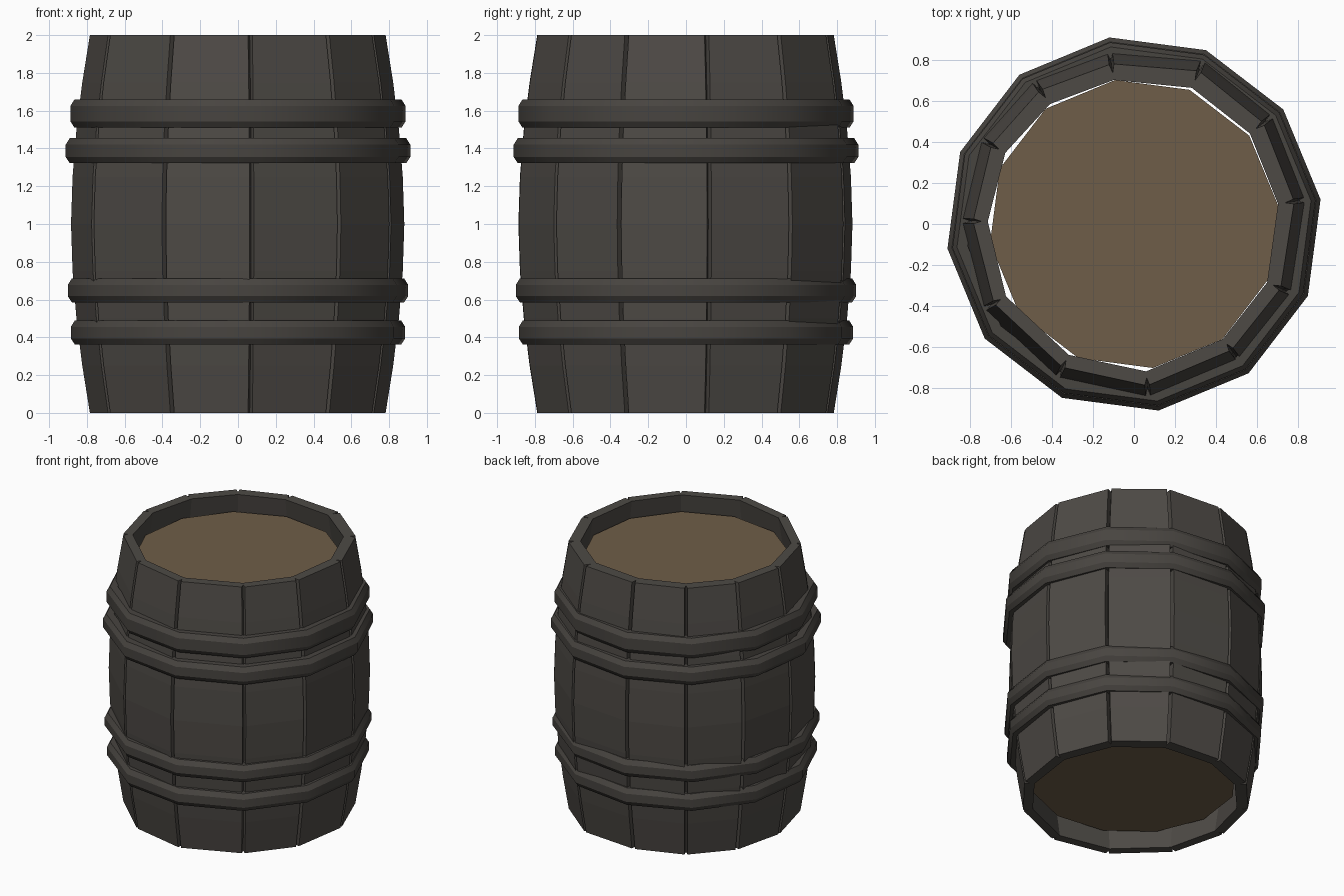
import bpy, bmesh, math
from mathutils import Vector

if "Cube" in bpy.data.objects:
    bpy.data.objects.remove(bpy.data.objects["Cube"])


def material(name, color):
    m = bpy.data.materials.new(name)
    m.diffuse_color = (*color, 1)
    m.use_nodes = True
    m.node_tree.nodes["Principled BSDF"].inputs["Base Color"].default_value = m.diffuse_color
    return m


DARK_WOOD = material("dark wood", (0.075, 0.068, 0.060))
IRON = material("dark iron", (0.064, 0.058, 0.051))
LID_WOOD = material("brown lid wood", (0.158, 0.110, 0.065))


def finish(name, bm, mat, smooth=False):
    bmesh.ops.recalc_face_normals(bm, faces=bm.faces)
    me = bpy.data.meshes.new(name)
    bm.to_mesh(me)
    bm.free()
    me.materials.append(mat)
    ob = bpy.data.objects.new(name, me)
    bpy.context.collection.objects.link(ob)
    if smooth:
        bpy.ops.object.select_all(action='DESELECT')
        bpy.context.view_layer.objects.active = ob
        ob.select_set(True)
        bpy.ops.object.shade_smooth_by_angle(angle=math.radians(31))
    return ob


def belly(z):
    """Outer corner radius of the barrel at height z."""
    return 0.883 - 0.1 * abs(z - 1) ** 1.8


def polar(r, deg, z):
    a = math.radians(deg)
    return Vector((r * math.cos(a), r * math.sin(a), z))


def bridge(bm, rings, closed):
    """Join successive rings of vertices; cap the ends unless closed."""
    n = len(rings[0])
    count = len(rings) if closed else len(rings) - 1
    for i in range(count):
        a, b = rings[i], rings[(i + 1) % len(rings)]
        for j in range(n):
            k = (j + 1) % n
            bm.faces.new((a[j], a[k], b[k], b[j]))
    if not closed:
        bm.faces.new(rings[0])
        bm.faces.new(rings[-1])


# Staves: slightly uneven curved planks with V-shaped seams
# seam angle, outer radius offset, inner radius offset
THICK = 0.072
seams = [(8, .008, 0), (38, .02, .008), (67, .03, .012), (98, .008, 0),
         (125, .016, .005), (151, .014, .008), (179, .004, .004), (209.5, .004, .008),
         (243.5, 0, .004), (274.7, .01, .012), (307.7, -.004, 0), (336.3, 0, 0)]
for i, (a0, o0, n0) in enumerate(seams):
    a1, o1, n1 = seams[(i + 1) % 12]
    bm = bmesh.new()
    rings = []
    for s in range(9):
        z = s * 0.25
        r = belly(z)
        ri = r - THICK
        p0, p1 = polar(r + o0, a0, z), polar(r + o1, a1, z)
        q0, q1 = polar(ri + n0, a0, z), polar(ri + n1, a1, z)
        d = (p1 - p0).normalized()
        pts = (p0 + d * 0.012, p1 - d * 0.012, q1 + d * 0.010, q0 - d * 0.010)
        rings.append([bm.verts.new(p) for p in pts])
    bridge(bm, rings, False)
    finish(f"stave_{i + 1}", bm, DARK_WOOD)

# Hoops: twelve-sided bands with chamfered edges (bottom, top, radius)
hoops = [(0.362, 0.490, 0.893), (0.585, 0.712, 0.909),
         (1.322, 1.455, 0.920), (1.51, 1.66, 0.895)]
for i, (z0, z1, r) in enumerate(hoops):
    bm = bmesh.new()
    inner = r - 0.075
    profile = [(inner, z0), (r - 0.022, z0), (r, z0 + 0.033),
               (r, z1 - 0.035), (r - 0.022, z1), (inner, z1)]
    rings = [[bm.verts.new(polar(pr, 7.5 + 30 * k, pz)) for pr, pz in profile]
             for k in range(12)]
    bridge(bm, rings, True)
    finish(f"hoop_{i + 1}", bm, IRON, smooth=True)

# Lid and base: recessed twelve-sided boards
for name, z in (("base_board", 0.135), ("lid_board", 1.855)):
    bm = bmesh.new()
    rings = [[bm.verts.new(polar(0.71, 7.5 + 30 * k, h)) for k in range(12)]
             for h in (z, z + 0.02)]
    bridge(bm, rings, False)
    finish(name, bm, LID_WOOD)
